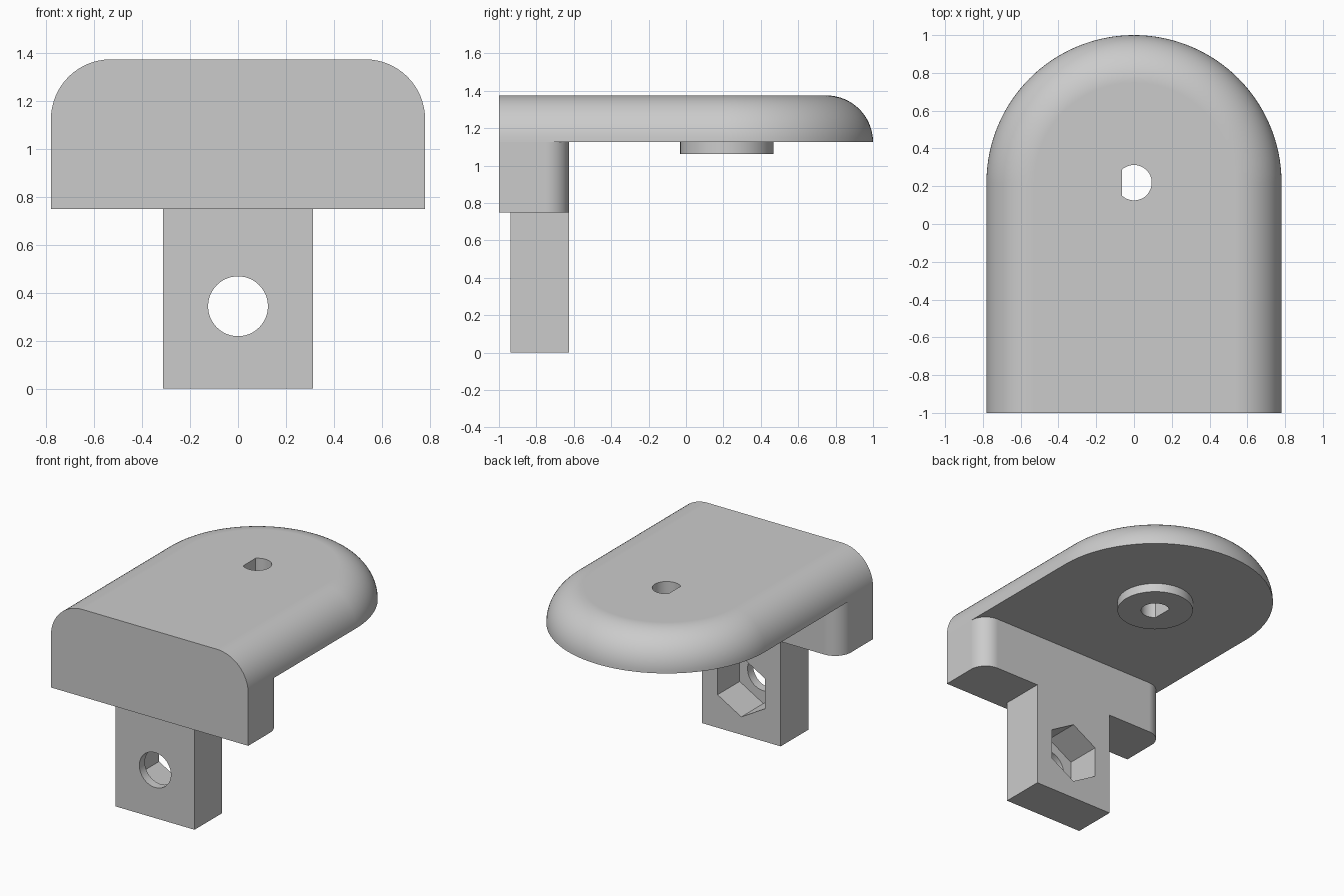
import bpy
import bmesh
from math import sin, cos, pi, radians, acos

if "Cube" in bpy.data.objects:
    bpy.data.objects.remove(bpy.data.objects["Cube"], do_unlink=True)

# Single grey material
GREY = (0.6, 0.6, 0.6, 1)
grey = bpy.data.materials.new("plain_grey")
grey.use_nodes = True
grey.diffuse_color = GREY
grey.node_tree.nodes["Principled BSDF"].inputs["Base Color"].default_value = GREY

# Main sizes
HALF_W = 0.78125
FRONT, WALL_BACK = -1, -0.625
PIVOT = 0.21875            # centre of the rounded end, boss and shaft hole
PLATE_Z, THICK = 1.125, 0.25
HOLE_Z = 0.344


def loft(name, layers):
    """Join matching closed outlines into a capped solid."""
    bm = bmesh.new()
    rings = [[bm.verts.new(p) for p in layer] for layer in layers]
    n = len(rings[0])
    for a, b in zip(rings, rings[1:]):
        for i in range(n):
            j = (i + 1) % n
            bm.faces.new((a[i], a[j], b[j], b[i]))
    bm.faces.new(rings[0][::-1])
    bm.faces.new(rings[-1])
    bmesh.ops.recalc_face_normals(bm, faces=bm.faces)
    mesh = bpy.data.meshes.new(name)
    bm.to_mesh(mesh)
    bm.free()
    mesh.materials.append(grey)
    obj = bpy.data.objects.new(name, mesh)
    bpy.context.collection.objects.link(obj)
    return obj


def prism(name, pts, lo, hi, axis="z"):
    place = (lambda u, v, w: (u, v, w)) if axis == "z" else (lambda u, v, w: (u, w, v))
    return loft(name, [[place(u, v, w) for u, v in pts] for w in (lo, hi)])


def arc(cx, cy, r, start, end, steps):
    return [(cx + r * cos(start + (end - start) * i / steps),
             cy + r * sin(start + (end - start) * i / steps)) for i in range(steps + 1)]


def circle(cx, cy, r, steps, start=0):
    return arc(cx, cy, r, start, start + 2 * pi, steps)[:-1]


def cut(obj, cutter):
    mod = obj.modifiers.new("cut", "BOOLEAN")
    mod.operation = "DIFFERENCE"
    mod.solver = "EXACT"
    mod.object = cutter
    bpy.context.view_layer.objects.active = obj
    bpy.ops.object.modifier_apply(modifier=mod.name)


# Cover plate: round-ended outline shrinking along a quarter-round edge
layers = []
for i in range(17):
    t = pi / 2 * i / 16
    half = HALF_W - THICK * (1 - cos(t))
    outline = [(-half, FRONT), (half, FRONT)] + arc(0, PIVOT, half, 0, pi, 64)
    layers.append([(x, y, PLATE_Z + THICK * sin(t)) for x, y in outline])
plate = loft("cover_plate", layers)

# Front wall with rounded back corners
r = 0.125
wall_pts = [(-HALF_W, FRONT), (HALF_W, FRONT)]
wall_pts += arc(HALF_W - r, WALL_BACK - r, r, 0, pi / 2, 12)
wall_pts += arc(r - HALF_W, WALL_BACK - r, r, pi / 2, pi, 12)
wall = prism("front_wall", wall_pts, 0.75, PLATE_Z)

# Mounting tab and underside boss
tab_w = 0.3125
tab = prism("mounting_tab", [(-tab_w, 0), (tab_w, 0), (tab_w, 0.75), (-tab_w, 0.75)],
            -0.9375, WALL_BACK, "y")
boss = prism("shaft_boss", circle(0, PIVOT, 0.25, 64), 1.0625, PLATE_Z)

# Cutters: D-shaped shaft hole, round bolt hole, hexagonal nut pocket
shaft_r = 0.09375
flat = acos(-0.0625 / shaft_r)
shaft = prism("shaft_cutter", arc(0, PIVOT, shaft_r, -flat, flat, 40), 0.9, 1.5)
bolt = prism("bolt_cutter", circle(0, HOLE_Z, 0.125, 48), -1.1, -0.5, "y")
nut = prism("nut_cutter", circle(0, HOLE_Z, 0.2165, 6, pi / 2), -0.875, -0.5, "y")
for obj, cutter in ((plate, shaft), (boss, shaft), (tab, bolt), (tab, nut)):
    cut(obj, cutter)
for cutter in (shaft, bolt, nut):
    bpy.data.objects.remove(cutter, do_unlink=True)

# Smooth the curved faces, keep the crisp edges
bpy.ops.object.select_all(action="DESELECT")
for obj in (plate, wall, tab, boss):
    obj.select_set(True)
bpy.context.view_layer.objects.active = plate
bpy.ops.object.shade_smooth_by_angle(angle=radians(30))
for obj in (plate, wall, tab, boss):
    mod = obj.modifiers.new("even_shading", "WEIGHTED_NORMAL")
    mod.keep_sharp = True
